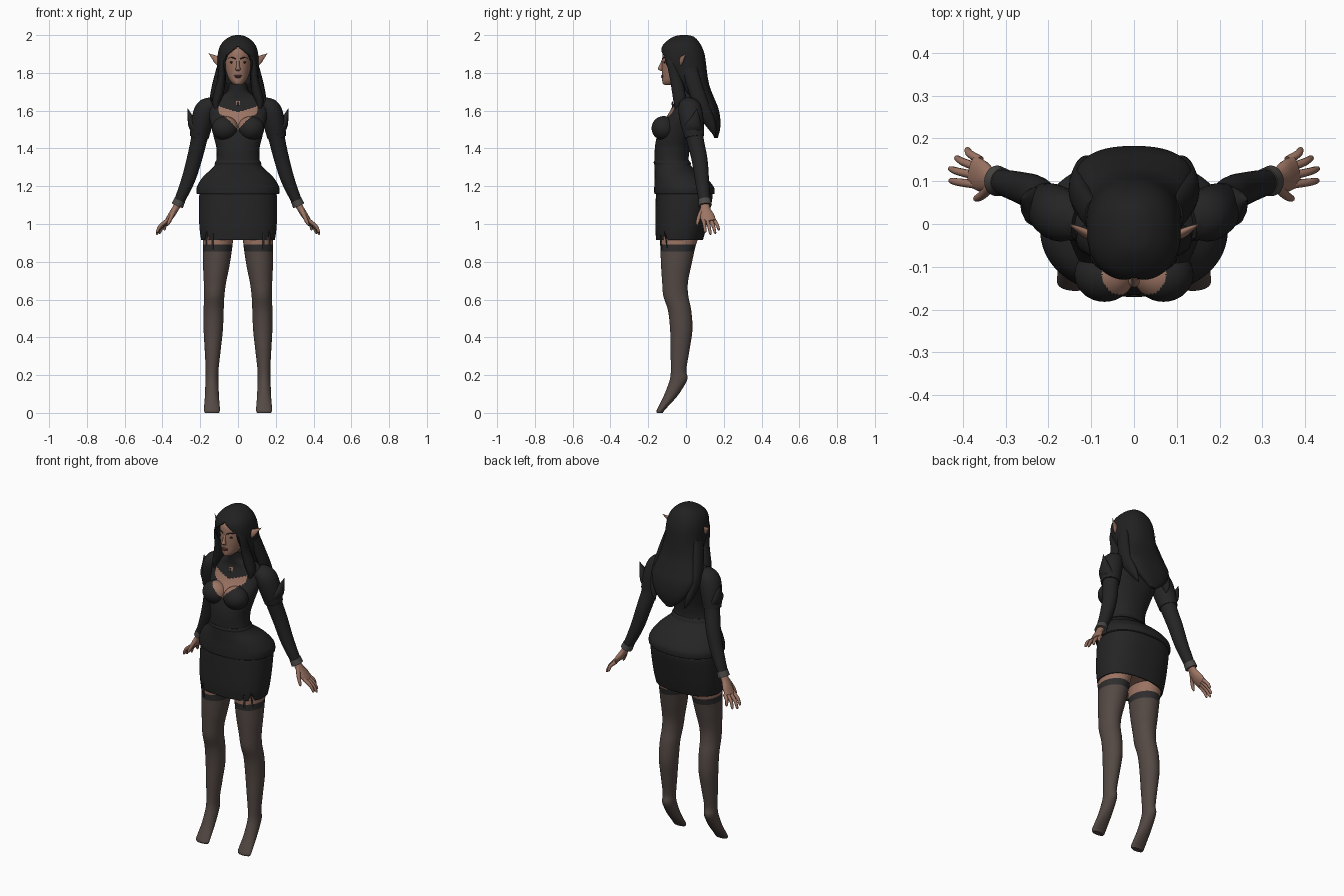
import bpy, bmesh, math
from mathutils import Vector


def material(name, rgb):
    m = bpy.data.materials.new(name)
    m.diffuse_color = (*rgb, 1)
    return m


CLOTH = material("black cloth", (0.018, 0.018, 0.018))
HAIR = material("black hair", (0.015, 0.015, 0.015))
SKIN = material("brown skin", (0.33, 0.175, 0.125))
STOCKING = material("sheer stocking", (0.088, 0.066, 0.058))
BAND = material("stocking band", (0.028, 0.026, 0.026))
LIP = material("dark lips", (0.16, 0.06, 0.05))
EYE = material("dark eyes", (0.02, 0.014, 0.012))
TRIM = material("grey trim", (0.07, 0.065, 0.06))


def smooth_rings(rings, steps):
    """Catmull-Rom interpolation of rings (x, y, z, rx, ry)."""
    p = [rings[0]] + list(rings) + [rings[-1]]
    out = []
    for i in range(1, len(p) - 2):
        for s in range(steps):
            t = s / steps
            out.append([0.5 * (2 * b + (c - a) * t + (2 * a - 5 * b + 4 * c - d) * t * t
                               + (3 * b - a - 3 * c + d) * t ** 3)
                        for a, b, c, d in zip(*p[i - 1:i + 3])])
    return out + [list(rings[-1])]


def finish(bm, name, mats, mirror=False, thick=0):
    bmesh.ops.recalc_face_normals(bm, faces=bm.faces)
    me = bpy.data.meshes.new(name)
    bm.to_mesh(me)
    bm.free()
    for m in mats:
        me.materials.append(m)
    ob = bpy.data.objects.new(name, me)
    bpy.context.collection.objects.link(ob)
    for f in me.polygons:
        f.use_smooth = True
    bpy.ops.object.select_all(action='DESELECT')
    ob.select_set(True)
    bpy.context.view_layer.objects.active = ob
    bpy.ops.object.shade_smooth_by_angle(angle=math.radians(50))
    if thick:
        mod = ob.modifiers.new("thickness", 'SOLIDIFY')
        mod.thickness = thick
        mod.offset = -1
    if mirror:
        ob.modifiers.new("mirror", 'MIRROR')
    return ob


def loft(name, rings, mats, rule=None, n=2.0, level=False, mirror=False,
         seg=24, steps=6, cap=True, thick=0):
    """Skin superellipse rings; rule(centre) gives a material index, None cuts a hole."""
    rs = smooth_rings(rings, steps)
    bm = bmesh.new()
    loops = []
    for i, (x, y, z, rx, ry) in enumerate(rs):
        u, v = Vector((1, 0, 0)), Vector((0, 1, 0))
        if not level:
            a, b = rs[max(i - 1, 0)], rs[min(i + 1, len(rs) - 1)]
            t = (Vector(b[:3]) - Vector(a[:3])).normalized()
            v = (v - t * v.dot(t)).normalized()
            u = v.cross(t)
        loop = []
        for k in range(seg):
            c, s = math.cos(2 * math.pi * k / seg), math.sin(2 * math.pi * k / seg)
            cx = math.copysign(abs(c) ** (2 / n), c) * max(rx, 0.0005)
            sy = math.copysign(abs(s) ** (2 / n), s) * max(ry, 0.0005)
            loop.append(bm.verts.new(Vector((x, y, z)) + u * cx + v * sy))
        loops.append(loop)
    for a, b in zip(loops, loops[1:]):
        for k in range(seg):
            j = (k + 1) % seg
            bm.faces.new((a[k], a[j], b[j], b[k]))
    if cap:
        bm.faces.new(loops[0])
        bm.faces.new(loops[-1])
    if rule:
        holes = []
        for f in bm.faces:
            r = rule(f.calc_center_median())
            if r is None:
                holes.append(f)
            else:
                f.material_index = r
        bmesh.ops.delete(bm, geom=holes, context='FACES')
    return finish(bm, name, mats, mirror, thick)


def ball(name, loc, size, mats, rule=None, mirror=False, seg=24):
    bm = bmesh.new()
    bmesh.ops.create_uvsphere(bm, u_segments=seg, v_segments=seg, radius=1)
    for v in bm.verts:
        v.co = Vector(a * b + c for a, b, c in zip(v.co, size, loc))
    for f in bm.faces:
        f.material_index = rule(f.calc_center_median()) if rule else 0
    return finish(bm, name, mats, mirror)


def span(z, front, back, rx):
    """Level ring on the centre line from its front and back depth."""
    return (0, (front + back) / 2, z, rx, (back - front) / 2)


# Jacket: peplum, waist, chest, shoulders and high collar, with a heart-shaped opening
def neckline(c):
    x = abs(c.x)
    heart = x < 0.1 and 1.495 + 1.35 * x - 4.5 * x * x < c.z < 1.592 + 0.32 * x
    keyhole = x < 0.012 and 1.628 < c.z < 1.65
    return int(c.y < -0.03 and (heart or keyhole))


loft("jacket", [span(*r) for r in (
    (1.158, -.164, .148, .214), (1.165, -.168, .152, .219), (1.2, -.168, .145, .216),
    (1.25, -.166, .10, .185), (1.3, -.166, .035, .132), (1.335, -.166, .015, .115),
    (1.4, -.165, .02, .114), (1.46, -.155, .035, .128), (1.52, -.135, .055, .142),
    (1.58, -.095, .072, .155), (1.63, -.07, .075, .155), (1.66, -.06, .07, .13),
    (1.685, -.06, .055, .082), (1.705, -.062, .045, .055), (1.745, -.068, .04, .047))],
    [CLOTH, SKIN], neckline, n=2.2, level=True, seg=112, steps=9)
ball("bust", (.069, -.118, 1.507), (.07, .064, .064), [CLOTH, SKIN], neckline, True, 56)
loft("waist_seam", [span(1.315, -.168, .028, .124), span(1.325, -.171, .024, .122),
                    span(1.335, -.168, .017, .117)], [CLOTH], n=2.2, level=True, seg=64)

# Skirt with two small front slits
loft("skirt", [span(*r) for r in (
    (1.175, -.158, .135, .2), (1.14, -.16, .14, .206), (1.05, -.162, .122, .207),
    (.97, -.162, .104, .203), (.915, -.158, .09, .195))], [CLOTH],
    lambda c: None if c.y < -.04 and abs(abs(c.x) - .168) < (.965 - c.z) * .25 else 0,
    n=2.4, level=True, seg=160, steps=8, cap=False, thick=.008)
loft("hips", [span(1.12, -.14, .11, .18), span(1.0, -.138, .085, .183),
              span(.945, -.11, .05, .14)], [SKIN], n=2.4, level=True, seg=40)

# Legs: bare thigh, dark band, stocking and pointed foot
loft("leg", [(x, (f + b) / 2, z, rx, (b - f) / 2) for z, x, rx, f, b in (
    (1.02, .1, .085, -.14, .08), (.94, .105, .081, -.14, .068), (.88, .108, .078, -.136, .05),
    (.78, .115, .07, -.132, .028), (.69, .122, .059, -.126, .01), (.62, .126, .054, -.12, .012),
    (.54, .129, .053, -.095, .028), (.44, .131, .051, -.084, .034), (.33, .134, .042, -.082, .018),
    (.23, .137, .034, -.08, .002), (.185, .138, .034, -.084, .008), (.15, .138, .035, -.094, -.006),
    (.09, .138, .037, -.118, -.045), (.04, .138, .041, -.143, -.09), (.012, .138, .042, -.156, -.115),
    (0, .138, .037, -.154, -.122))],
    [SKIN, BAND, STOCKING], lambda c: 0 if c.z > .888 else 1 if c.z > .86 else 2,
    level=True, mirror=True, seg=36, steps=7)
for name, x, y, top_y in (("front_garter", .135, -.129, -.136), ("inner_garter", .165, -.098, -.11)):
    loft(name, [(x, y, .865, .006, .004), (x, top_y, .95, .006, .004)],
         [CLOTH], mirror=True, seg=8, steps=3)

# Arms: long sleeve, puffed upper sleeve, spikes, cuff
loft("sleeve", [(.125, .01, 1.63, .045, .05), (.165, .02, 1.605, .054, .056),
                (.19, .034, 1.53, .05, .052), (.208, .05, 1.44, .043, .045),
                (.232, .072, 1.34, .04, .042), (.265, .085, 1.23, .036, .037),
                (.318, .1, 1.105, .026, .029)], [CLOTH], mirror=True)
loft("upper_sleeve", [(.13, .01, 1.645, .03, .045), (.168, .02, 1.61, .056, .062),
                      (.19, .032, 1.54, .058, .062), (.205, .045, 1.46, .05, .052)],
     [CLOTH], mirror=True)
loft("sleeve_spike", [(.205, .035, 1.47, .022, .05), (.236, .042, 1.52, .026, .045),
                      (.252, .052, 1.565, .015, .022), (.266, .058, 1.612, 0, 0)],
     [CLOTH], mirror=True, seg=12)
loft("lower_sleeve_point", [(.225, .035, 1.55, .015, .035), (.237, .045, 1.49, .014, .03),
                            (.242, .055, 1.43, 0, 0)], [CLOTH], mirror=True, seg=12)
loft("cuff", [(.308, .098, 1.128, .03, .033), (.321, .101, 1.098, .032, .036)],
     [TRIM], mirror=True, steps=2)

# Hands
loft("palm", [(.313, .1, 1.115, .019, .022), (.335, .103, 1.075, .018, .028),
              (.357, .113, 1.04, .017, .038), (.378, .123, 1.012, .012, .036)],
     [SKIN], mirror=True, seg=16)
for i, (y0, tip) in enumerate(((.093, (.432, .102, .955)), (.113, (.433, .13, .945)),
                               (.132, (.418, .156, .95)), (.149, (.392, .176, .968)))):
    a, b = Vector((.372 - .004 * i, y0, 1.02)), Vector(tip)
    m = a.lerp(b, .55) + Vector((.006, 0, .006))
    loft("finger_%d" % (i + 1), [(*a, .011, .0105), (*m, .0095, .009), (*a.lerp(b, .93), .007, .0065),
                                (*b, .001, .001)], [SKIN], mirror=True, seg=10, steps=4)
loft("thumb", [(.335, .09, 1.08, .013, .014), (.352, .07, 1.04, .011, .011),
               (.368, .06, 1.005, .008, .008), (.374, .06, .99, .001, .001)],
     [SKIN], mirror=True, seg=10, steps=4)

# Head and face
loft("head", [span(*r) for r in (
    (1.735, -.108, -.06, .015), (1.742, -.122, -.035, .027), (1.76, -.126, -.01, .043),
    (1.79, -.126, .03, .058), (1.83, -.127, .055, .068), (1.87, -.126, .07, .072),
    (1.92, -.118, .06, .068), (1.96, -.07, .03, .035))],
    [SKIN], level=True, seg=48)
loft("nose", [(0, -.122, 1.868, .007, .006), (0, -.131, 1.84, .008, .01),
              (0, -.135, 1.82, .013, .013), (0, -.126, 1.81, .008, .006)],
     [SKIN], level=True, seg=16)
ball("upper_lip", (0, -.124, 1.785, ), (.02, .008, .005), [LIP])
ball("lower_lip", (0, -.124, 1.778), (.017, .008, .005), [LIP])
ball("eye", (.029, -.113, 1.856), (.014, .006, .006), [EYE], mirror=True)
loft("eyebrow", [(.012, -.125, 1.874, .003, .003), (.03, -.117, 1.881, .003, .003),
                 (.05, -.098, 1.878, .001, .002)], [EYE], mirror=True, seg=8)
loft("ear", [(.07, -.035, 1.85, .03, .012), (.105, -.025, 1.866, .024, .011),
             (.13, -.012, 1.884, .012, .007), (.156, .002, 1.904, 0, 0)],
     [SKIN], mirror=True, seg=16)


# Hair: cap and long mane with a centre-parted face opening
def parting(c):
    w = min(.068, max(0, 1.942 - c.z) * 1.25)
    return None if c.y < -.03 and c.z < 1.942 and abs(c.x) < w else 0


loft("hair", [span(*r) for r in (
    (2.0, -.03, .01, .012), (1.992, -.065, .04, .042), (1.97, -.1, .064, .074),
    (1.94, -.126, .083, .096), (1.9, -.134, .098, .107), (1.85, -.125, .106, .111),
    (1.79, -.085, .113, .112), (1.73, -.03, .125, .118), (1.67, .015, .148, .13),
    (1.61, .06, .172, .135), (1.55, .1, .182, .112), (1.5, .13, .18, .075), (1.455, .15, .168, .02))],
    [HAIR], parting, n=2.3, level=True, seg=120, steps=9, thick=.008)
loft("front_lock", [(.06, -.095, 1.91, .012, .02), (.083, -.075, 1.85, .016, .026),
                    (.088, -.055, 1.77, .02, .03), (.1, -.04, 1.7, .026, .034),
                    (.115, -.035, 1.64, .02, .03), (.11, -.05, 1.58, .002, .004)],
     [HAIR], mirror=True, seg=16)
loft("side_lock", [(.095, .02, 1.82, .02, .04), (.115, .05, 1.72, .025, .04),
                   (.128, .085, 1.62, .025, .04), (.115, .135, 1.52, .018, .025),
                   (.095, .155, 1.46, .001, .001)], [HAIR], mirror=True, seg=16)

# Collar pendant
ball("pendant", (0, -.072, 1.637), (.005, .004, .012), [TRIM])
